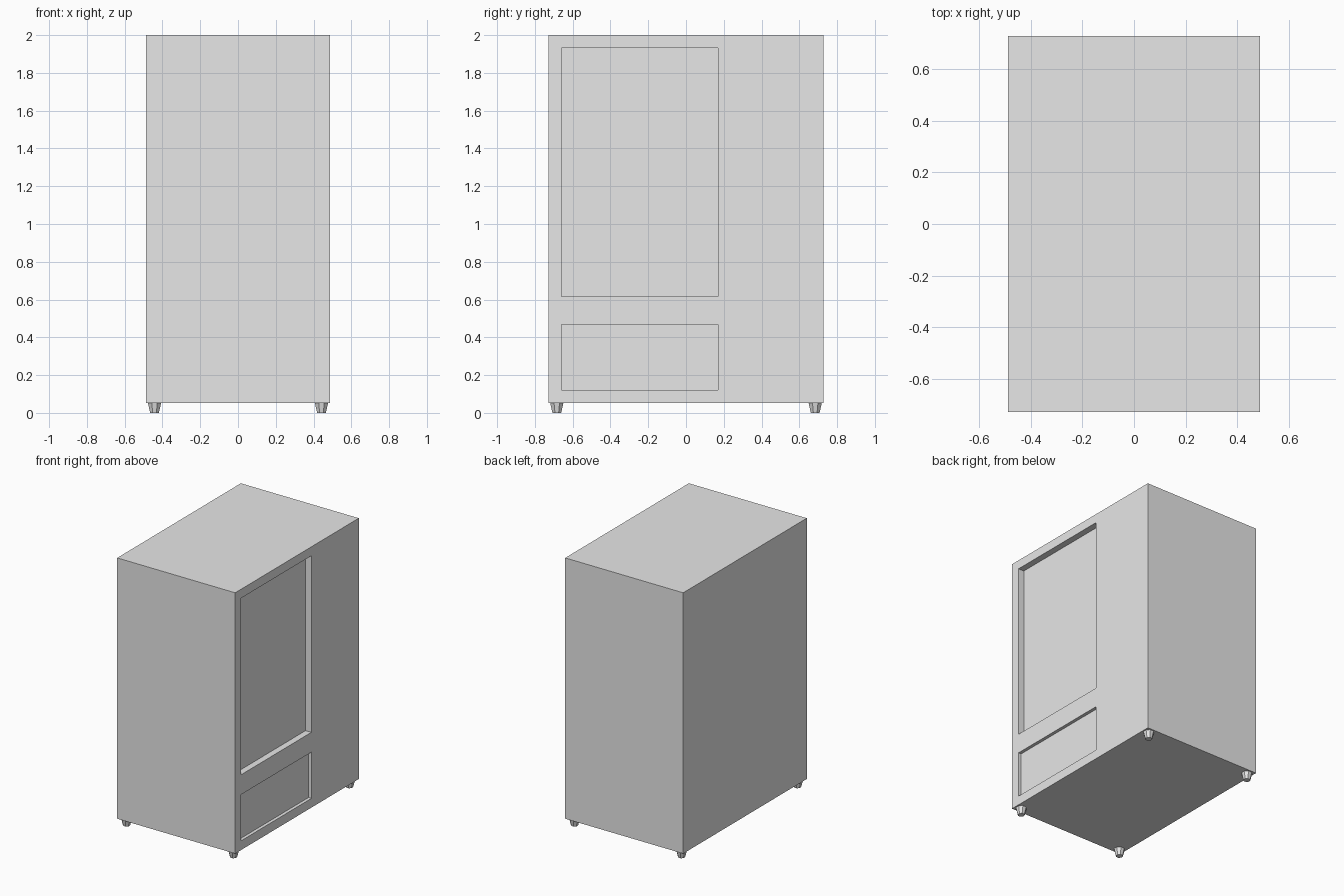
import bpy, math

if "Cube" in bpy.data.objects:
    bpy.data.objects.remove(bpy.data.objects["Cube"])

grey = bpy.data.materials.new("light grey")
grey.diffuse_color = (0.8, 0.8, 0.8, 1)
grey.use_nodes = True
grey.node_tree.nodes["Principled BSDF"].inputs["Base Color"].default_value = grey.diffuse_color


def box(name, lo, hi):
    centre = [(a + b) / 2 for a, b in zip(lo, hi)]
    bpy.ops.mesh.primitive_cube_add(size=1, location=centre)
    ob = bpy.context.object
    ob.name = name
    ob.scale = [b - a for a, b in zip(lo, hi)]
    bpy.ops.object.transform_apply(location=True, rotation=False, scale=True)
    ob.data.materials.append(grey)
    return ob


W, D, BOTTOM, TOP = 0.487, 0.729, 0.053, 2.0

# Cabinet body
cabinet = box("cabinet", (-W, -D, BOTTOM), (W, D, TOP))

# Display window and collection tray, recessed into the right side
for name, z0, z1, depth in (("window", 0.615, 1.933, 0.048),
                            ("tray", 0.122, 0.467, 0.024)):
    cutter = box(name + "_cutter", (W - depth, -0.66, z0), (W + 0.1, 0.17, z1))
    cutter.hide_render = True
    mod = cabinet.modifiers.new(name + "_recess", 'BOOLEAN')
    mod.operation = 'DIFFERENCE'
    mod.solver = 'EXACT'
    mod.object = cutter
    bpy.context.view_layer.objects.active = cabinet
    bpy.ops.object.modifier_apply(modifier=mod.name)
    bpy.data.objects.remove(cutter, do_unlink=True)

# Tapered feet, one at each corner
for sx in (-1, 1):
    for sy in (-1, 1):
        bpy.ops.mesh.primitive_cone_add(
            vertices=8, radius1=0.025, radius2=0.038, depth=BOTTOM,
            location=(sx * 0.442, sy * 0.684, BOTTOM / 2))
        foot = bpy.context.object
        foot.name = ("front" if sy < 0 else "back") + ("_left" if sx < 0 else "_right") + "_foot"
        foot.rotation_euler.z = math.pi / 8
        foot.data.materials.append(grey)
